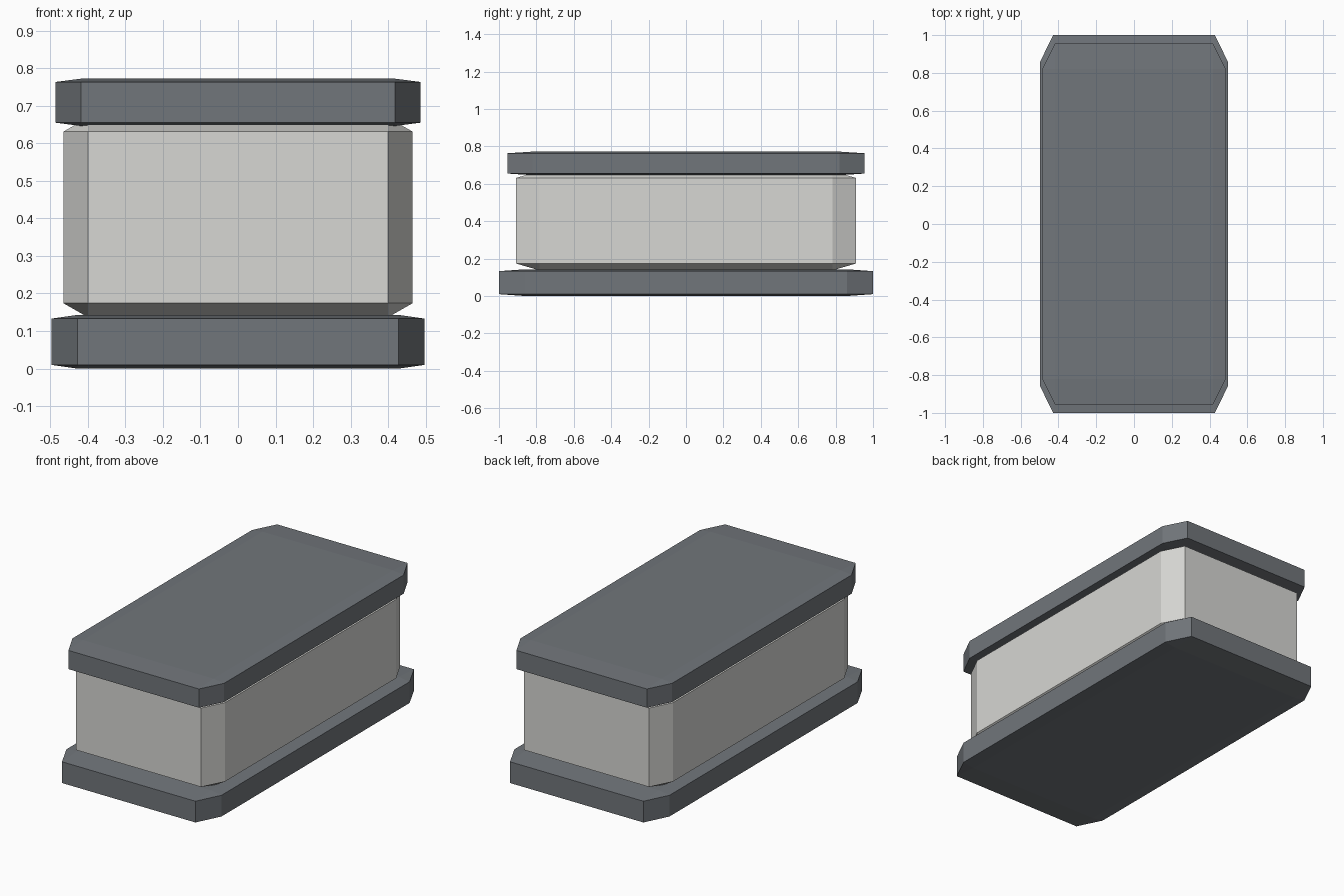
import bpy
import bmesh

if "Cube" in bpy.data.objects:
    bpy.data.objects.remove(bpy.data.objects["Cube"], do_unlink=True)


def make_material(name, rgb):
    mat = bpy.data.materials.new(name)
    mat.use_nodes = True
    color = (*rgb, 1.0)
    mat.diffuse_color = color
    mat.node_tree.nodes["Principled BSDF"].inputs["Base Color"].default_value = color
    return mat


def chamfered_slab(name, half_x, half_y, bottom, top, mat, chamfer=0.14):
    """Bevel a unit cube, then stretch it so the chamfers stretch along with it."""
    bm = bmesh.new()
    bmesh.ops.create_cube(bm, size=2.0)
    bmesh.ops.bevel(bm, geom=bm.edges[:], offset=chamfer, offset_type='OFFSET',
                    segments=1, profile=0.5, affect='EDGES')
    half_z = (top - bottom) / 2
    bmesh.ops.scale(bm, vec=(half_x, half_y, half_z), verts=bm.verts)
    bmesh.ops.translate(bm, vec=(0, 0, bottom + half_z), verts=bm.verts)
    bmesh.ops.recalc_face_normals(bm, faces=bm.faces)
    mesh = bpy.data.meshes.new(name)
    bm.to_mesh(mesh)
    bm.free()
    mesh.materials.append(mat)
    obj = bpy.data.objects.new(name, mesh)
    bpy.context.collection.objects.link(obj)
    return obj


slate = make_material("slate grey", (0.165, 0.18, 0.197))
stone = make_material("pale stone", (0.68, 0.68, 0.655))

# Plinth, main block and lid
chamfered_slab("base", 0.497, 1.0, 0.0, 0.143, slate)
chamfered_slab("body", 0.465, 0.91, 0.137, 0.668, stone)
chamfered_slab("lid", 0.486, 0.955, 0.646, 0.772, slate)
